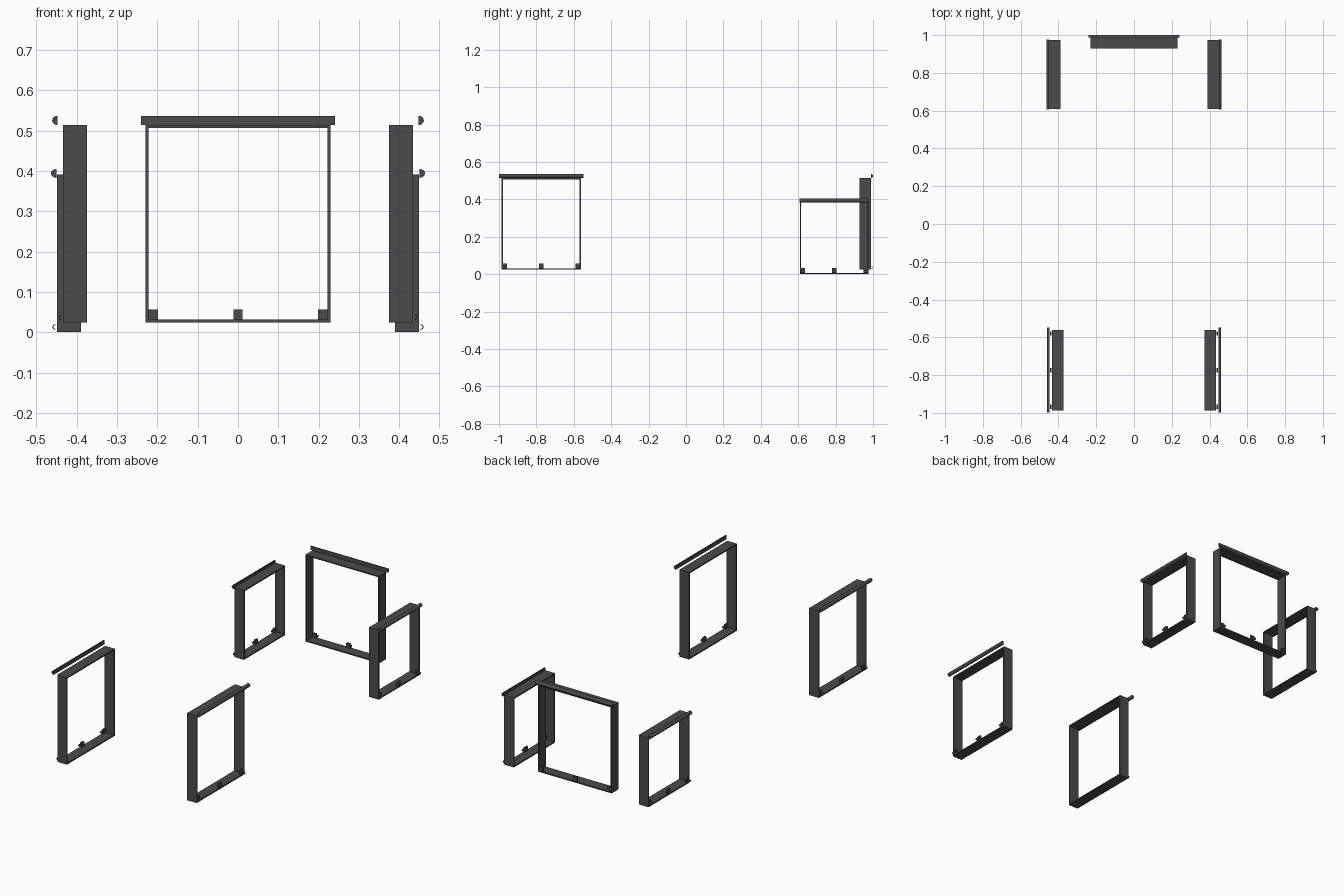
import bpy, bmesh, math
from mathutils import Matrix, Vector

if "Cube" in bpy.data.objects:
    bpy.data.objects.remove(bpy.data.objects["Cube"])

mat = bpy.data.materials.new("dark_grey")
mat.diffuse_color = (0.07, 0.07, 0.07, 1)
mat.use_nodes = True
mat.node_tree.nodes["Principled BSDF"].inputs["Base Color"].default_value = mat.diffuse_color


def finish(name, bm, world, smooth=False):
    bm.transform(world)
    bmesh.ops.recalc_face_normals(bm, faces=bm.faces)
    me = bpy.data.meshes.new(name)
    bm.to_mesh(me)
    bm.free()
    me.materials.append(mat)
    ob = bpy.data.objects.new(name, me)
    bpy.context.collection.objects.link(ob)
    if smooth:
        bpy.ops.object.select_all(action='DESELECT')
        bpy.context.view_layer.objects.active = ob
        ob.select_set(True)
        bpy.ops.object.shade_smooth_by_angle(angle=math.radians(40))


def extrude_profile(bm, pts, direction):
    """Closed profile swept straight along a direction, capped."""
    face = bm.faces.new([bm.verts.new(p) for p in pts])
    out = bmesh.ops.extrude_face_region(bm, geom=[face], use_keep_orig=True)
    verts = [g for g in out['geom'] if isinstance(g, bmesh.types.BMVert)]
    bmesh.ops.translate(bm, verts=verts, vec=direction)


def frame(name, world, half, depth, z0, z1, t=0.007):
    """Deep rectangular window surround; outer face on local y = 0."""
    bm = bmesh.new()
    loops = []
    for y in (0, -depth):
        for i in (0, t):
            h = half - i
            loops.append([bm.verts.new(p) for p in (
                (-h, y, z0 + i), (h, y, z0 + i), (h, y, z1 - i), (-h, y, z1 - i))])
    for a, b in ((0, 1), (1, 3), (3, 2), (2, 0)):
        for k in range(4):
            n = (k + 1) % 4
            bm.faces.new((loops[a][k], loops[a][n], loops[b][n], loops[b][k]))
    finish(name, bm, world)


def rail(name, world, half, y, z0, z1, depth):
    """Half-round rail, flat towards the frame, bulging outward."""
    bm = bmesh.new()
    zc, r = (z0 + z1) / 2, (z1 - z0) / 2
    pts = [(-half, y + depth * math.sin(math.pi * i / 12),
            zc + r * math.cos(math.pi * i / 12)) for i in range(13)]
    extrude_profile(bm, pts, Vector((2 * half, 0, 0)))
    finish(name, bm, world, True)


def catch(name, world, x, z, w=0.023):
    """Tab standing on the sill with an open hook outside."""
    bm = bmesh.new()
    m = Matrix.Translation((x, -0.006, z + 0.019)) @ Matrix.Diagonal((w, 0.01, 0.026, 1))
    bmesh.ops.create_cube(bm, size=1, matrix=m)
    arc = [math.pi * (0.5 - i / 8) for i in range(9)]
    pts = [(x - w / 2, 0.004 + r * math.cos(a), z + 0.013 + r * math.sin(a))
           for r, seq in ((0.007, arc), (0.005, arc[::-1])) for a in seq]
    extrude_profile(bm, pts, Vector((w, 0, 0)))
    finish(name, bm, world, True)


def window(name, loc, angle, half, z0, z1, catches, rail_half, rail_y, rail_z, rail_d):
    world = Matrix.Translation(loc) @ Matrix.Rotation(angle, 4, 'Z')
    frame(name + "_frame", world, half, 0.06, z0, z1)
    rail(name + "_top_rail", world, rail_half, rail_y, *rail_z, rail_d)
    for i in (-1, 0, 1):
        catch(f"{name}_catch_{i + 2}", world, i * catches, z0)


# side windows, mirrored left and right
for side, s in (("left", -1), ("right", 1)):
    turn = -s * math.pi / 2
    window("front_" + side, (s * 0.434, -0.774, 0), turn, 0.2125, 0.024, 0.514,
           0.194, 0.225, 0.014, (0.514, 0.537), 0.013)
    window("rear_" + side, (s * 0.449, 0.792, 0), turn, 0.183, 0.0, 0.391,
           0.168, 0.186, 0.001, (0.383, 0.405), 0.014)

# back window
window("back", (0, 0.988, 0), 0, 0.229, 0.024, 0.514,
       0.21, 0.241, 0.0, (0.514, 0.537), 0.012)
